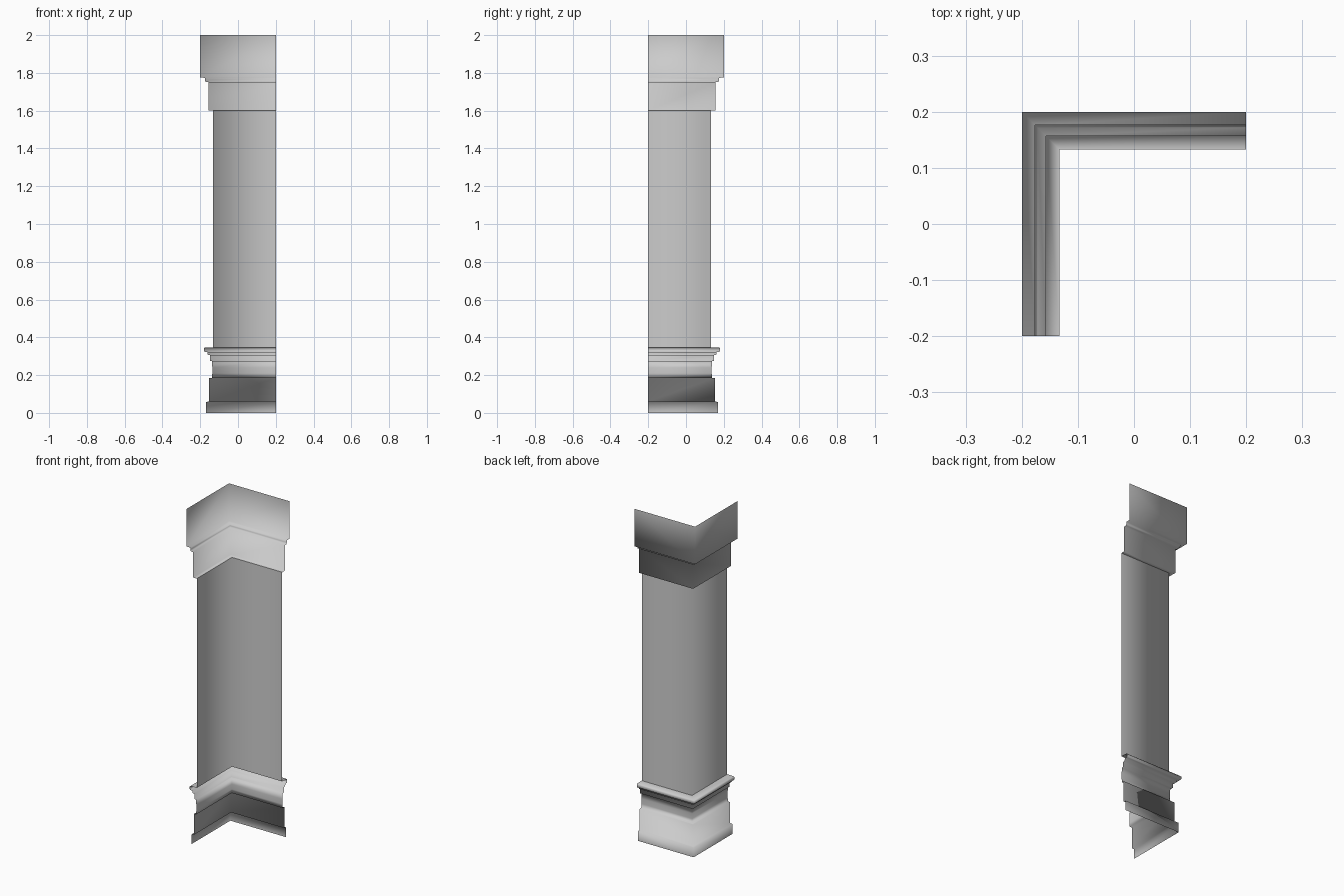
import bpy

if "Cube" in bpy.data.objects:
    bpy.data.objects.remove(bpy.data.objects["Cube"])

END = 0.2      # both wings run out to this line
SHAFT = 0.133  # distance of the shaft faces from the axis


def corner_moulding(name, profile):
    """Sweep an (offset, height) profile round an open mitred L-shaped path."""
    verts, faces = [], []
    for o, z in profile:
        verts += [(-o, -END, z), (-o, o, z), (END, o, z)]
    for i in range(len(profile) - 1):
        for k in range(2):
            a, b = 3 * i + k, 3 * (i + 1) + k
            faces.append((a, b, b + 1, a + 1))
    mesh = bpy.data.meshes.new(name)
    mesh.from_pydata(verts, [], faces)
    mesh.shade_smooth()  # soft shading also runs round the corner
    obj = bpy.data.objects.new(name, mesh)
    bpy.context.collection.objects.link(obj)
    return obj


# Stepped plinth, shallow cove band and rounded lip
corner_moulding("base", [
    (0.169, 0.0), (0.169, 0.058),
    (0.153, 0.060), (0.153, 0.185),
    (0.138, 0.186), (0.136, 0.21), (0.136, 0.24), (0.138, 0.275),
    (0.148, 0.276), (0.148, 0.306),
    (0.160, 0.308), (0.163, 0.322),
    (0.176, 0.323), (0.180, 0.329), (0.180, 0.341), (0.176, 0.346),
    (SHAFT, 0.347),
])

# Plain shaft
corner_moulding("shaft", [(SHAFT, 0.347), (SHAFT, 1.6)])

# Necking, small fillet and tall abacus, open at the top
corner_moulding("capital", [
    (SHAFT, 1.6), (0.157, 1.6), (0.157, 1.752),
    (0.172, 1.753), (0.176, 1.762), (0.176, 1.774),
    (0.2, 1.775), (0.2, 2.0),
])
